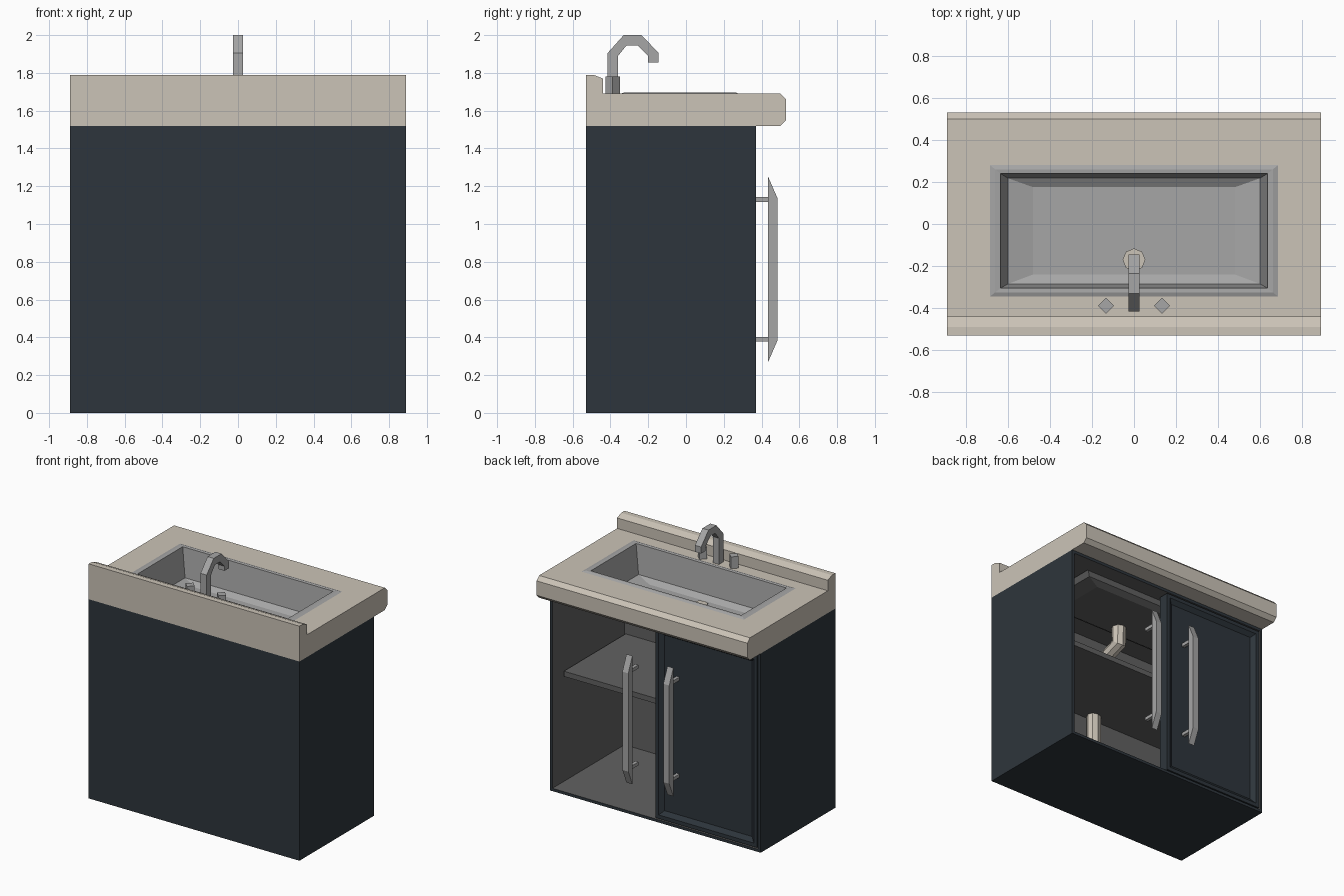
import bpy, bmesh
from mathutils import Vector

if "Cube" in bpy.data.objects:
    bpy.data.objects.remove(bpy.data.objects["Cube"])


def material(name, rgb):
    m = bpy.data.materials.new(name)
    m.diffuse_color = (*rgb, 1)
    m.use_nodes = True
    m.node_tree.nodes["Principled BSDF"].inputs["Base Color"].default_value = m.diffuse_color
    return m


NAVY = material("navy paint", (0.027, 0.036, 0.045))
STONE = material("cream stone", (0.60, 0.55, 0.475))
STEEL = material("steel grey", (0.38, 0.38, 0.38))
INNER = material("interior grey", (0.12, 0.12, 0.12))


def finish(bm, name, *mats):
    bmesh.ops.recalc_face_normals(bm, faces=bm.faces[:])
    me = bpy.data.meshes.new(name)
    bm.to_mesh(me)
    bm.free()
    for m in mats:
        me.materials.append(m)
    ob = bpy.data.objects.new(name, me)
    bpy.context.collection.objects.link(ob)
    return ob


def box_bm(x, y, z):
    bm = bmesh.new()
    bmesh.ops.create_cube(bm, size=1)
    for v in bm.verts:
        v.co = [(a + b) / 2 + c * (b - a) for (a, b), c in zip((x, y, z), v.co)]
    bm.normal_update()
    return bm


def box(name, x, y, z, mat):
    return finish(box_bm(x, y, z), name, mat)


def face_towards(bm, direction):
    return max(bm.faces, key=lambda f: f.normal.dot(direction))


def profile(name, pts, x0, x1, mat):
    """Extrude a (y, z) outline along x."""
    bm = bmesh.new()
    f = bm.faces.new([bm.verts.new((x0, y, z)) for y, z in pts])
    r = bmesh.ops.extrude_face_region(bm, geom=[f])
    moved = [g for g in r["geom"] if isinstance(g, bmesh.types.BMVert)]
    bmesh.ops.translate(bm, verts=moved, vec=(x1 - x0, 0, 0))
    return finish(bm, name, mat)


def tub(name, rings, mat):
    """Rectangular rings (half width, y0, y1, z) bridged, last one capped."""
    bm = bmesh.new()
    loops = [[bm.verts.new(c) for c in ((-w, a, z), (w, a, z), (w, b, z), (-w, b, z))]
             for w, a, b, z in rings]
    for p, q in zip(loops, loops[1:]):
        for i in range(4):
            j = (i + 1) % 4
            bm.faces.new((p[i], p[j], q[j], q[i]))
    bm.faces.new(loops[-1])
    bmesh.ops.recalc_face_normals(bm, faces=bm.faces[:])
    ob = finish(bm, name, mat)
    return ob


# Cabinet body: hollow box, open at the door side (+y)
bm = box_bm((-0.89, 0.89), (-0.53, 0.37), (0, 1.52))
opening = face_towards(bm, Vector((0, 1, 0)))
bmesh.ops.inset_region(bm, faces=[opening], thickness=0.03)
r = bmesh.ops.extrude_face_region(bm, geom=[opening])
if opening.is_valid:
    bmesh.ops.delete(bm, geom=[opening], context="FACES_ONLY")
back = [g for g in r["geom"] if isinstance(g, bmesh.types.BMVert)]
bmesh.ops.translate(bm, verts=back, vec=(0, -0.87, 0))
for f in bm.faces:
    c = f.calc_center_median()
    inside = abs(c.x) < 0.87 and 0.02 < c.z < 1.5 and -0.52 < c.y < 0.36
    f.material_index = 1 if inside else 0
body = finish(bm, "cabinet_body", NAVY, INNER)

# Countertop with raised rear edge and chamfered front
counter = profile("countertop", [
    (-0.53, 1.52), (-0.53, 1.79), (-0.49, 1.79), (-0.44, 1.77), (-0.44, 1.69),
    (0.50, 1.69), (0.53, 1.66), (0.53, 1.55), (0.50, 1.52)], -0.89, 0.89, STONE)

# Basin hole through the countertop and cabinet top
cutter = box("basin_cutter", (-0.64, 0.64), (-0.31, 0.245), (1.4, 2.0), STONE)
cutter.hide_render = True
cutter.hide_viewport = True
for ob in (body, counter):
    mod = ob.modifiers.new("basin_hole", "BOOLEAN")
    mod.operation = "DIFFERENCE"
    mod.solver = "EXACT"
    mod.object = cutter

# Sink with rim, sloped walls and dished floor, plus its underside
sink = tub("sink_basin", [
    (0.685, -0.345, 0.28, 1.69), (0.66, -0.325, 0.26, 1.697),
    (0.635, -0.305, 0.24, 1.695), (0.60, -0.285, 0.218, 1.475),
    (0.48, -0.24, 0.175, 1.448)], STEEL)
under = tub("sink_underside", [
    (0.64, -0.31, 0.245, 1.53), (0.61, -0.295, 0.228, 1.465),
    (0.50, -0.25, 0.185, 1.438)], INNER)
# Open shells: the basin faces up, the underside faces down
for ob, up in ((sink, True), (under, False)):
    me = ob.data
    if (me.polygons[-1].normal.z > 0) != up:
        me.flip_normals()

# Shelf
box("shelf", (-0.86, 0.86), (-0.50, 0.245), (0.83, 0.87), INNER)

# Panelled door on the -x half
bm = box_bm((-0.86, 0), (0.29, 0.37), (0.03, 1.49))
panel = face_towards(bm, Vector((0, 1, 0)))
bmesh.ops.inset_region(bm, faces=[panel], thickness=0.04)
bmesh.ops.inset_region(bm, faces=[panel], thickness=0.045, depth=-0.025)
finish(bm, "door", NAVY)

# Door handles: tapered bar on two posts
for side, x in (("left", -0.173), ("right", 0.173)):
    profile(side + "_handle_bar", [(0.435, 0.27), (0.485, 0.385), (0.485, 1.135), (0.435, 1.25)],
            x - 0.025, x + 0.025, STEEL)
    for level, z in (("lower", 0.39), ("upper", 1.13)):
        box(f"{side}_{level}_handle_post", (x - 0.013, x + 0.013), (0.345, 0.44),
            (z - 0.013, z + 0.013), STEEL)

# Faucet spout
profile("faucet_spout", [
    (-0.415, 1.69), (-0.415, 1.905), (-0.33, 2.0), (-0.235, 2.0), (-0.145, 1.905),
    (-0.145, 1.855), (-0.20, 1.855), (-0.20, 1.89), (-0.255, 1.945), (-0.315, 1.945),
    (-0.36, 1.89), (-0.36, 1.69)], -0.026, 0.026, STEEL)

# Tap knobs: four-sided posts turned to a diamond
for side, x in (("left", -0.133), ("right", 0.133)):
    bm = bmesh.new()
    bmesh.ops.create_cone(bm, cap_ends=True, segments=4, radius1=0.038, radius2=0.038, depth=0.09)
    bmesh.ops.translate(bm, verts=bm.verts[:], vec=(x, -0.388, 1.735))
    finish(bm, side + "_tap_knob", STEEL)

# Drain and waste pipe, eight-sided
path = [(0, -0.17, 1.456), (0, -0.17, 1.31), (0, -0.45, 1.21), (0, -0.45, 0.03)]
cu = bpy.data.curves.new("drain_pipe", "CURVE")
cu.dimensions = "3D"
cu.bevel_depth = 0.054
cu.bevel_resolution = 2
cu.use_fill_caps = True
sp = cu.splines.new("POLY")
sp.points.add(len(path) - 1)
for p, co in zip(sp.points, path):
    p.co = (*co, 1)
sp.use_smooth = False
cu.materials.append(STONE)
pipe = bpy.data.objects.new("drain_pipe", cu)
bpy.context.collection.objects.link(pipe)
bpy.context.view_layer.objects.active = pipe
pipe.select_set(True)
bpy.ops.object.convert(target="MESH")
